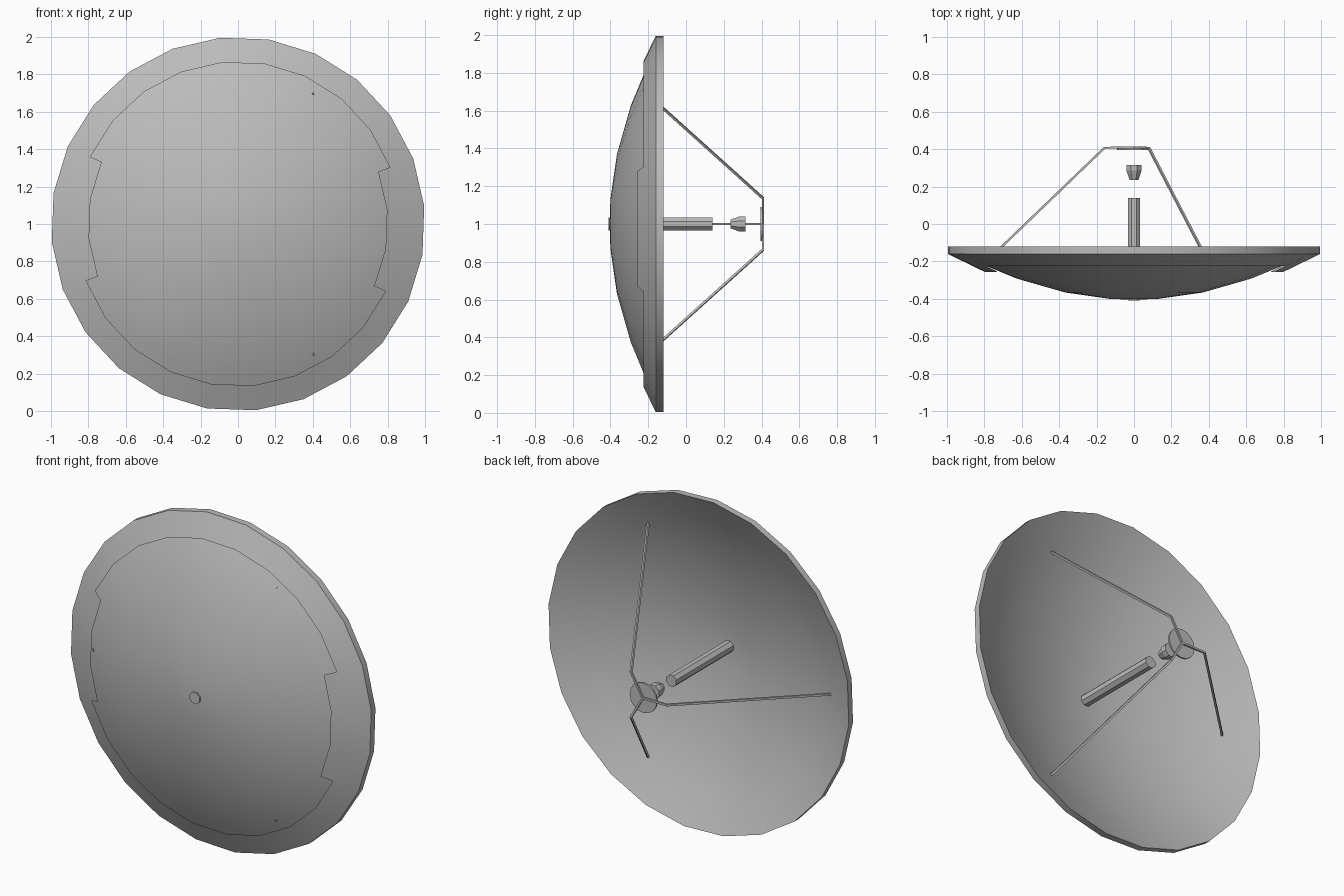
import bpy, bmesh
from math import sin, cos, radians, pi
from mathutils import Vector

cube = bpy.data.objects.get("Cube")
if cube:
    bpy.data.objects.remove(cube, do_unlink=True)

grey = bpy.data.materials.new("light grey metal")
grey.use_nodes = True
grey.diffuse_color = (0.5, 0.5, 0.5, 1)
grey.node_tree.nodes["Principled BSDF"].inputs["Base Color"].default_value = (0.5, 0.5, 0.5, 1)

SIDES = 24
TURN = radians(5.5)      # rotation of the dish polygon


def polar(r, angle, y):
    """Point around the dish axis, which runs along y."""
    return Vector((r * cos(angle), y, 1 + r * sin(angle)))


def finish(bm, name, smooth=False):
    bmesh.ops.remove_doubles(bm, verts=bm.verts, dist=0.0001)
    bmesh.ops.recalc_face_normals(bm, faces=bm.faces)
    mesh = bpy.data.meshes.new(name)
    bm.to_mesh(mesh)
    bm.free()
    mesh.materials.append(grey)
    obj = bpy.data.objects.new(name, mesh)
    bpy.context.collection.objects.link(obj)
    if smooth:
        bpy.ops.object.select_all(action='DESELECT')
        obj.select_set(True)
        bpy.context.view_layer.objects.active = obj
        bpy.ops.object.shade_smooth_by_angle(angle=radians(35))
    return obj


def add_lathe(bm, profile, sides, turn=0.0, sectors=None):
    """Sweep (radius, y) points about the dish axis, over all or some sectors."""
    for k in (range(sides) if sectors is None else sectors):
        a, b = (turn + 2 * pi * i / sides for i in (k, k + 1))
        for (r0, y0), (r1, y1) in zip(profile, profile[1:]):
            corners = [(r0, a, y0), (r0, b, y0), (r1, b, y1), (r1, a, y1)]
            if r0 == 0:
                corners.pop(1)
            if r1 == 0:
                corners.pop()
            bm.faces.new([bm.verts.new(polar(*c)) for c in corners])


def lathe(name, profile, sides, turn=0.0, smooth=False):
    bm = bmesh.new()
    add_lathe(bm, profile, sides, turn)
    return finish(bm, name, smooth)


def strut(name, angle, path, half):
    """Square bar following (radius, y) points in the plane at an angle."""
    bm = bmesh.new()
    side = Vector((-sin(angle), 0, cos(angle))) * half
    rings = []
    for i, (r, y) in enumerate(path):
        before, after = path[max(i - 1, 0)], path[min(i + 1, len(path) - 1)]
        along = Vector((after[0] - before[0], after[1] - before[1])).normalized()
        nr, ny = -along.y * half, along.x * half
        rings.append([bm.verts.new(polar(r + s * nr, angle, y + s * ny) + t * side)
                      for s, t in ((-1, -1), (1, -1), (1, 1), (-1, 1))])
    for low, high in zip(rings, rings[1:]):
        for j in range(4):
            k = (j + 1) % 4
            bm.faces.new((low[j], low[k], high[k], high[j]))
    bm.faces.new(rings[0])
    bm.faces.new(rings[-1])
    return finish(bm, name)


# Parabolic reflector bowl
bowl = [(r, -0.405 + 0.285 * r * r) for r in (0, 0.13, 0.37, 0.63, 0.82, 1.0)]
lathe("reflector_bowl", bowl, SIDES, TURN, smooth=True)

# Rim band and conical back skirt, with a deeper tab on each side
bm = bmesh.new()
add_lathe(bm, [(1.0, -0.12), (1.0, -0.16), (0.867, -0.225)], SIDES, TURN)
for first in (-2, 10):
    add_lathe(bm, [(0.867, -0.225), (0.80, -0.257)], SIDES, TURN, range(first, first + 3))
finish(bm, "rim_skirt", smooth=True)

# Central feed tube, passing through the bowl
lathe("feed_tube", [(0, -0.41), (0.036, -0.41), (0.036, 0.14), (0, 0.14)], 8, pi / 8)

# Feed horn
lathe("feed_horn", [(0, 0.235), (0.025, 0.235), (0.044, 0.285), (0.044, 0.315), (0, 0.315)], 8, pi / 8)

# Secondary reflector disc
lathe("secondary_disc", [(0, 0.395), (0.09, 0.395), (0.09, 0.405), (0, 0.405)], 16)

# Three bent support struts
for label, degrees in (("right", 180), ("upper_left", 60), ("lower_left", -60)):
    strut(label + "_strut", radians(degrees), [(0.81, -0.22), (0.157, 0.408), (0, 0.408)], 0.006)
